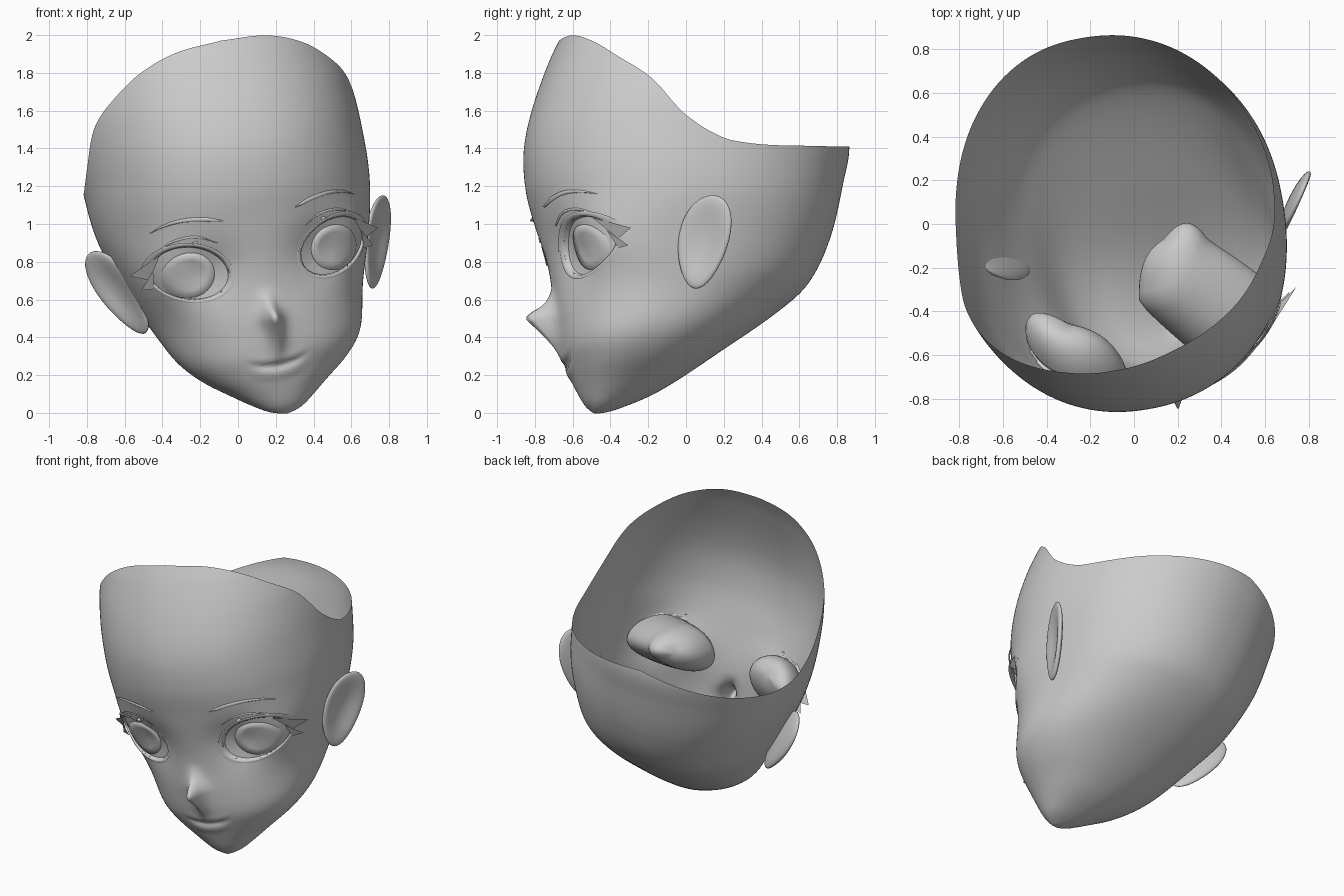
import bpy, bmesh
from math import sin, cos, pi, exp, degrees, radians, copysign
from mathutils import Vector, Matrix

if "Cube" in bpy.data.objects:
    bpy.data.objects.remove(bpy.data.objects["Cube"])

# Tilted head frame: columns are the head's right, back and up directions
FRAME = Matrix(((.967, -.173, -.185), (.170, .985, -.0325), (.188, 0, .982)))


def world(x, y, z):
    p = FRAME @ Vector((x + .143, y, z))
    p.x += .03 + .02 * exp(-((p.z - .38) / .18) ** 2)
    return p


def curve(table, x):
    """Smooth interpolation through (x, value) pairs."""
    t = table
    x = min(max(x, t[0][0]), t[-1][0])
    i = 0
    while i < len(t) - 2 and x > t[i + 1][0]:
        i += 1

    def slope(k):
        a, b = t[max(k - 1, 0)], t[min(k + 1, len(t) - 1)]
        return (b[1] - a[1]) / (b[0] - a[0])
    (x0, a), (x1, b) = t[i], t[i + 1]
    h = x1 - x0
    u = (x - x0) / h
    return (a * (1 + 2 * u) * (1 - u) ** 2 + h * slope(i) * u * (1 - u) ** 2
            + b * u * u * (3 - 2 * u) + h * slope(i + 1) * u * u * (u - 1))


# Head profiles by height: front line, back line, half width; rim height by angle
FRONT = [(-.03, -.52), (.02, -.565), (.1, -.605), (.2, -.645), (.3, -.68), (.45, -.70), (.63, -.715),
         (.8, -.745), (1, -.79), (1.2, -.833), (1.4, -.838), (1.6, -.795), (1.855, -.70), (2, -.63)]
BACK = [(-.03, -.49), (0, -.38), (.095, -.16), (.319, .19), (.53, .50), (.665, .65), (.89, .766),
        (1.19, .847), (1.4, .885), (1.7, .82), (2, .62)]
WIDTH = [(-.03, .0), (-.02, .05), (0, .1), (.05, .175), (.11, .255), (.2, .37), (.3, .465), (.4, .525), (.55, .58),
         (.8, .66), (1.05, .73), (1.3, .75), (1.65, .735), (1.85, .68), (2, .6)]
RIM = [(0, 1.98), (22, 1.96), (40, 1.89), (55, 1.78), (70, 1.64), (83, 1.43), (97, 1.30), (130, 1.30), (180, 1.40)]
NOSE = [(.25, 0), (.33, .035), (.40, .085), (.46, .14), (.49, .168), (.52, .14), (.57, .06), (.64, .01), (.72, 0)]


def power(z):
    """Squareness of the skull rings, boxier at eye level."""
    return 2.15 + .5 * exp(-((z - .78) / .2) ** 2)


def relief(x, z):
    """Nose and lips pushed forward of the face, eye sockets pushed in."""
    n = x + .035
    d = curve(NOSE, z) * exp(-abs(n / .042) ** 1.3)
    m = z - .235 - 1.4 * n * n
    win = exp(-(n / .135) ** 4)
    d += win * (.004 * exp(-((m - .035) / .02) ** 2) - .014 * exp(-(m / .012) ** 2)
                + .007 * exp(-((m + .045) / .025) ** 2))
    return d - .068 * exp(-((abs(x) - .31) / .17) ** 2 - ((z - .78) / .17) ** 2)


def surf(x, z):
    """Depth of the face at a given x, z."""
    f, b, w, p = curve(FRONT, z), curve(BACK, z), curve(WIDTH, z), power(z)
    q = max(1 - min(abs(x) / w, 1) ** p, 0) ** (1 / p)
    return (f + b) / 2 - (b - f) / 2 * q - relief(x, z)


def finish(name, bm):
    bmesh.ops.remove_doubles(bm, verts=bm.verts, dist=.0008)
    bmesh.ops.recalc_face_normals(bm, faces=bm.faces)
    for f in bm.faces:
        f.smooth = True
    me = bpy.data.meshes.new(name)
    bm.to_mesh(me)
    bm.free()
    ob = bpy.data.objects.new(name, me)
    bpy.context.collection.objects.link(ob)
    return ob


def loft(name, rows, closed=False, keep=None):
    """Skin a list of equally long rows of world points."""
    bm = bmesh.new()
    vs = [[bm.verts.new(p) for p in r] for r in rows]
    n = len(rows[0])
    for j in range(len(rows) - 1):
        for i in range(n if closed else n - 1):
            k = (i + 1) % n
            if keep is None or keep(j, i):
                bm.faces.new((vs[j][i], vs[j][k], vs[j + 1][k], vs[j + 1][i]))
    return finish(name, bm)


def eye_pt(t, k):
    return .39 + .2 * k * cos(t), .80 + .148 * k * sin(t) + .035 * k * cos(t)


def in_eye(x, z):
    u = (abs(x) - .39) / .2
    return u * u + ((z - .8 - .035 * u) / .148) ** 2 < 1


# Face and skull shell, open at the top, with eye openings
N, R = 240, 110
flat, rows = [], []
for j in range(R + 1):
    s = (j / R) ** 1.35
    row = []
    for i in range(N):
        th = 2 * pi * i / N
        top = curve(RIM, degrees(min(th, 2 * pi - th)))
        z = -.03 + (top + .03) * s
        f, b, w = curve(FRONT, z), curve(BACK, z), curve(WIDTH, z)
        sx, cy = sin(th), cos(th)
        p = power(z) if cy > 0 else 2.15
        x = w * copysign(abs(sx) ** (2 / p), sx)
        y = (f + b) / 2 - (b - f) / 2 * copysign(abs(cy) ** (2 / p), cy)
        if cy > 0:
            y -= relief(x, z)
        row.append((x, y, z))
    flat.append(row)
    rows.append([world(*p) for p in row])


def keep(j, i):
    k = (i + 1) % N
    c = [flat[j][i], flat[j][k], flat[j + 1][k], flat[j + 1][i]]
    x, y, z = (sum(p[a] for p in c) / 4 for a in range(3))
    return not (y < -.1 and in_eye(x, z))


loft("head_shell", rows, True, keep)


def on_face(side, x, z, off):
    return world(side * x, surf(x, z) + off, z)


def strip(name, side, pts, off=-.012):
    """Tapered raised ribbon on the face; pts = (x, z, half thickness)."""
    tabs = [[(i, p[a]) for i, p in enumerate(pts)] for a in range(3)]
    out = [[], [], []]
    n = 24
    for i in range(n + 1):
        x, z, h = (curve(t, i * (len(pts) - 1) / n) for t in tabs)
        for r, (d, o) in enumerate(((-1, 0), (0, off), (1, 0))):
            out[r].append(on_face(side, x, z + d * h, o - .007))
    loft(name, out)


def ring(side, k, off, n=64):
    return [on_face(side, *eye_pt(2 * pi * i / n, k), off) for i in range(n)]


# Per side: sideways drift and depth of the eye bowl, ear shift
SIDES = ((1, "right", (-.26, .07, .07), (-.10, .36, .11), .005),
         (-1, "left", (0, 0, 0), (-.04, .17, .14), -.025))
for side, label, drift, depth, ear_shift in SIDES:
    # Eyelid edge, eye white and iris
    loft(label + "_eyelid", [ring(side, 1.09, -.006), ring(side, 1.03, -.010),
                             ring(side, .97, -.004), ring(side, .94, .025)], True)
    loft(label + "_eye_white", [ring(side, k / 8, .022) for k in range(8, -1, -1)], True)
    iris = [[on_face(side, .40 + .135 * k * cos(a), .79 + .12 * k * sin(a), o)
             for a in (2 * pi * i / 48 for i in range(48))]
            for k, o in ((1, .023), (.98, .015), (.66, .015), (.33, .015), (0, .015))]
    loft(label + "_iris", iris, True)

    # Deep eye bowl inside the skull
    base = ring(side, 1.04, .03, 40)
    ctr = sum(base, Vector()) / len(base)
    bowl = []
    for f in (pi / 2 * i / 14 for i in range(15)):
        mid = ctr + Vector(drift) * min(1, 2 * sin(f)) + Vector(depth) * sin(f)
        bowl.append([mid + (p - ctr) * max(cos(f), 0) ** .7 for p in base])
    loft(label + "_eye_bowl", bowl, True)

    # Upper lash following the lid, ending in pointed wings
    lash = [[], [], []]
    for i in range(33):
        u = i / 32
        t = radians(165 - 160 * u)
        thick = .04 + .14 * u ** 1.5 * (1 - u * .4)
        for r, (k, o) in enumerate(((.96, .002), (1.03, -.022), (1.03 + thick, -.016))):
            lash[r].append(on_face(side, *eye_pt(t, k), o))
    loft(label + "_upper_lash", lash)
    bm = bmesh.new()
    for (x0, z0), (x1, z1), tip in (((.53, .925), (.59, .80), (.68, -.41, .84)),
                                    ((.57, .85), (.575, .75), (.635, -.42, .755)),
                                    ((.34, .95), (.37, .955), (.335, -.67, .98))):
        a, b = on_face(side, x0, z0, -.02), on_face(side, x1, z1, -.02)
        bm.faces.new([bm.verts.new(p) for p in (a, b, world(side * tip[0], *tip[1:]))])
    finish(label + "_lash_wings", bm)

    # Lid crease and brow
    strip(label + "_lid_crease", side, [(.24, .935, .001), (.34, .985, .006), (.45, .985, .006), (.54, .945, .001)], -.008)
    strip(label + "_brow", side, [(.20, 1.045, .003), (.29, 1.070, .012), (.40, 1.084, .010), (.49, 1.073, .007), (.56, 1.046, .001)])

    # Ear: thin cupped leaf, narrower at the lobe
    C, E, U, T = (Vector(v) for v in ((.722 + ear_shift, -.03, .755), (.085, .125, 0), (.075, .03, .237), (.8, -.57, 0)))
    ear = []
    for j in range(25):
        ph = pi * j / 24
        row = []
        for i in range(40):
            a, b, c = sin(ph) * cos(pi * i / 20), sin(ph) * sin(pi * i / 20), cos(ph)
            p = C + E * a * (.98 + .18 * b) + U * b + T * (.036 * c - .045 * max(c, 0) ** 3)
            row.append(world(side * p.x, p.y, p.z))
        ear.append(row)
    loft(label + "_ear", ear, True)
